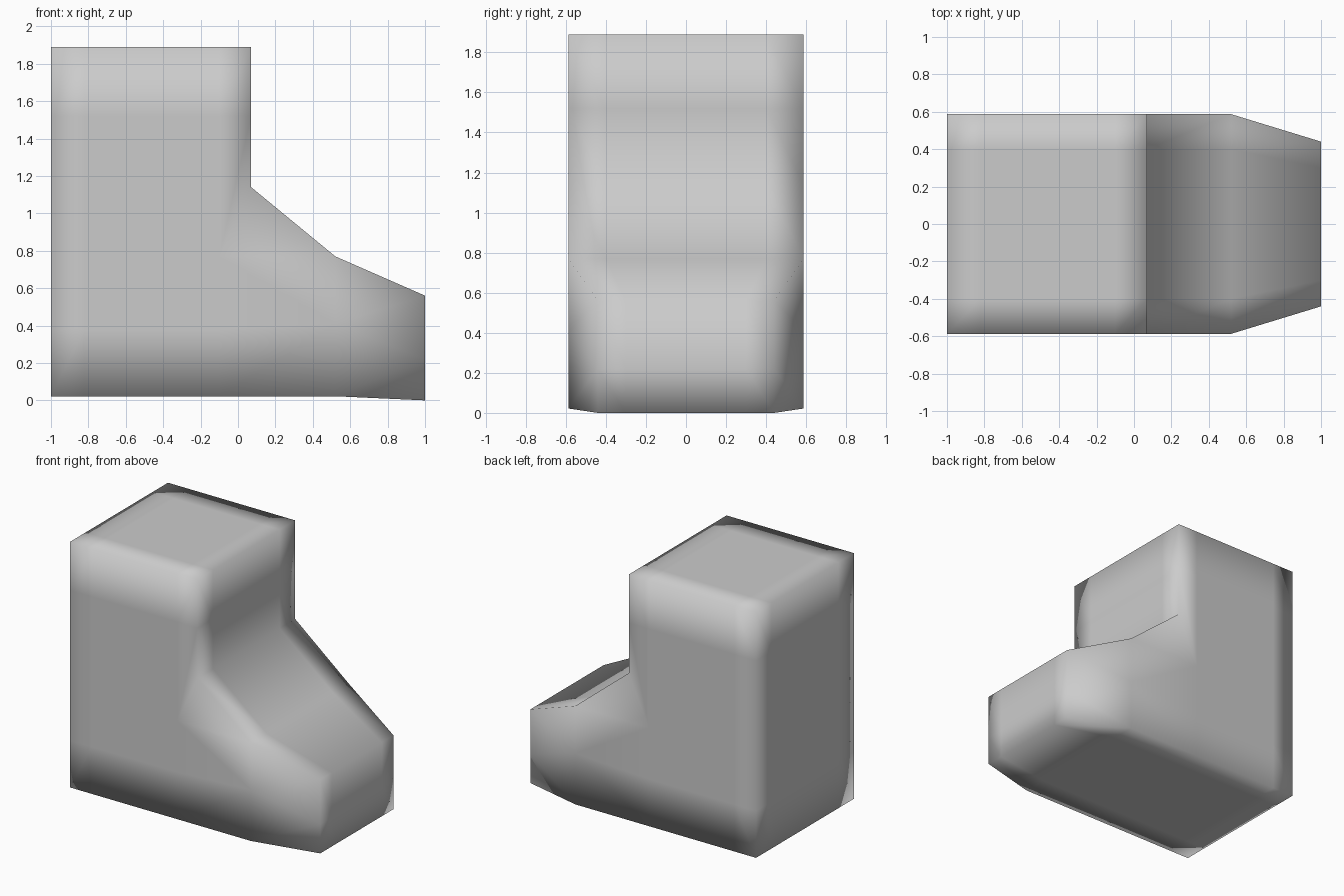
import bpy
import bmesh
from mathutils import Vector

if "Cube" in bpy.data.objects:
    bpy.data.objects.remove(bpy.data.objects["Cube"])

HALF_W, LOOP_Y = 0.587, 0.40
TOE_TAPER = 0.75

bm = bmesh.new()
points = {}


def vert(x, z):
    """Shared profile vertex on the front side of the boot."""
    key = (x, z)
    if key not in points:
        points[key] = bm.verts.new((x, -HALF_W, z))
    return points[key]


def face(*coords):
    bm.faces.new([vert(*c) for c in coords])


# Ankle block: side grid with support loops near the edges
xs = (-1.0, -0.82, -0.10)
zs = (0.022, 0.38, 0.77, 1.52, 1.89)
for x0, x1 in zip(xs, xs[1:]):
    for z0, z1 in zip(zs, zs[1:]):
        face((x0, z0), (x1, z0), (x1, z1), (x0, z1))

# Front strip of the ankle, ending at the instep corner
front = (1.14, 1.52, 1.89)
for i in range(2):
    face((-0.10, zs[i + 2]), (0.07, front[i]),
         (0.07, front[i + 1]), (-0.10, zs[i + 3]))

# Instep and toe
face((-0.10, 0.022), (0.52, 0.022), (0.52, 0.41), (-0.10, 0.38))
face((-0.10, 0.38), (0.52, 0.41), (-0.10, 0.77))
face((-0.10, 0.77), (0.52, 0.41), (0.52, 0.77), (0.07, 1.14))
face((0.52, 0.022), (1.0, 0.0), (1.0, 0.22), (0.52, 0.41))
face((0.52, 0.41), (1.0, 0.22), (1.0, 0.56), (0.52, 0.77))

# Extrude the side sheet across the width, keeping both caps
side = bm.faces[:]
copy = bmesh.ops.duplicate(bm, geom=bm.verts[:] + bm.edges[:] + side)
far_edges = [g for g in copy["geom"] if isinstance(g, bmesh.types.BMEdge)]
for v in (g for g in copy["geom"] if isinstance(g, bmesh.types.BMVert)):
    v.co.y = HALF_W
rims = [e for e in bm.edges if e.is_boundary]
bmesh.ops.bridge_loops(bm, edges=rims)

# Support loops along the width
for y in (-LOOP_Y, LOOP_Y):
    bmesh.ops.bisect_plane(bm, geom=bm.verts[:] + bm.edges[:] + bm.faces[:],
                           plane_co=Vector((0, y, 0)),
                           plane_no=Vector((0, 1, 0)))

# Narrow the toe
for v in bm.verts:
    if v.co.x > 0.99:
        v.co.y *= TOE_TAPER

bmesh.ops.recalc_face_normals(bm, faces=bm.faces[:])
for f in bm.faces:
    f.smooth = True

mesh = bpy.data.meshes.new("boot")
bm.to_mesh(mesh)
bm.free()
boot = bpy.data.objects.new("boot", mesh)
bpy.context.collection.objects.link(boot)
